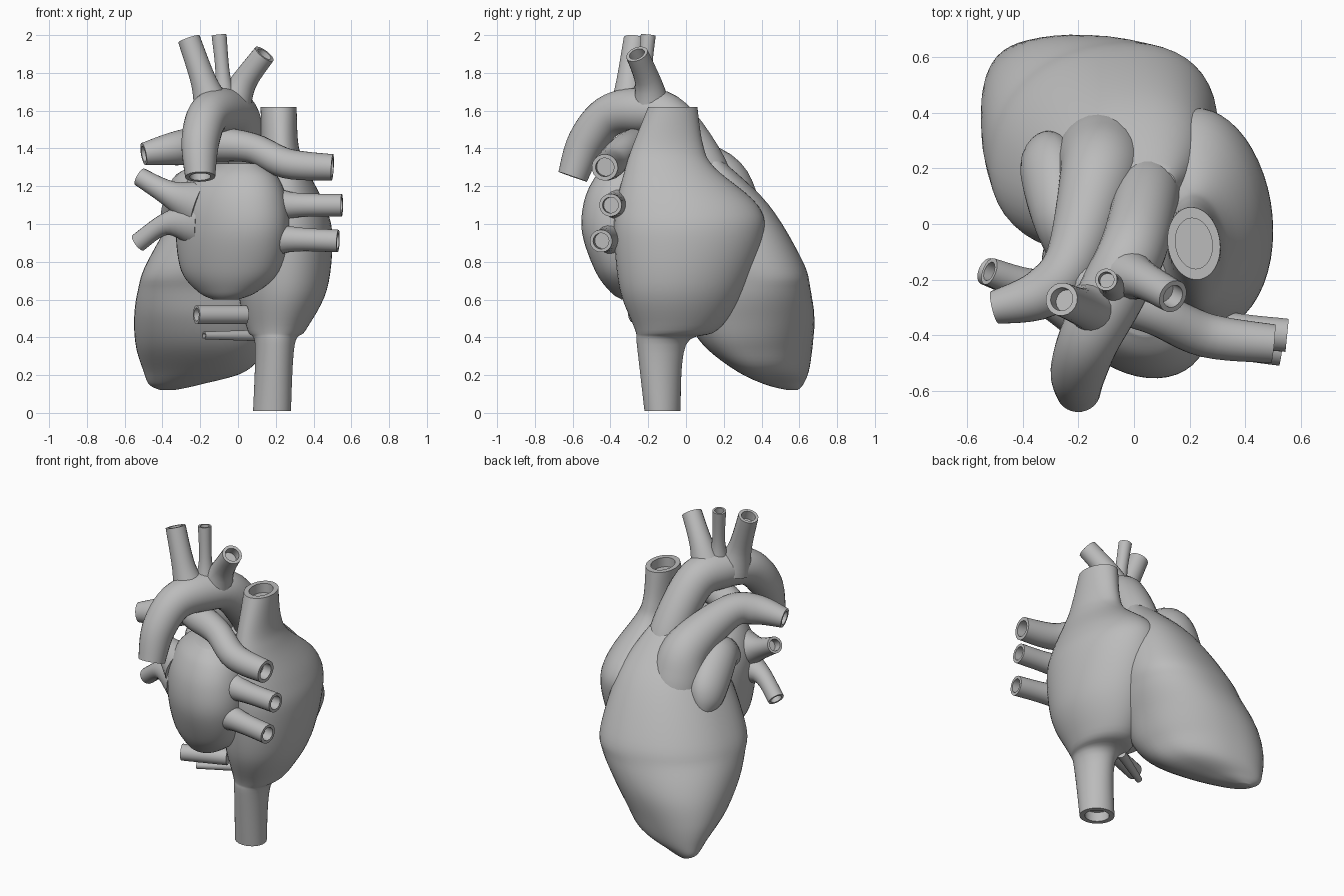
import bpy
import bmesh
import math
from mathutils import Vector

cube = bpy.data.objects.get("Cube")
if cube:
    bpy.data.objects.remove(cube)

grey = bpy.data.materials.new("plain grey")
grey.use_nodes = True
grey.diffuse_color = (.5, .5, .5, 1)
grey.node_tree.nodes["Principled BSDF"].inputs["Base Color"].default_value = grey.diffuse_color


def smooth_rows(rows, steps=6):
    """Pass a Catmull-Rom curve through rows of numbers."""
    smoothed = []
    last = len(rows) - 1
    for i in range(last):
        before, start, end, after = rows[max(i - 1, 0)], rows[i], rows[i + 1], rows[min(i + 2, last)]
        for step in range(steps):
            t = step / steps
            row = []
            for p, q, r, s in zip(before, start, end, after):
                bend = 2 * p - 5 * q + 4 * r - s + t * (3 * (q - r) + s - p)
                row.append(q + t * (r - p + t * bend) / 2)
            smoothed.append(row)
    return smoothed + [list(rows[-1])]


def skin(name, rings):
    """Join rings of points into a closed, smooth surface."""
    bm = bmesh.new()
    loops = [[bm.verts.new(point) for point in ring] for ring in rings]
    for lower, upper in zip(loops, loops[1:]):
        for i in range(len(lower)):
            bm.faces.new((lower[i - 1], lower[i], upper[i], upper[i - 1]))
    bm.faces.new(loops[0][::-1])
    bm.faces.new(loops[-1])
    bmesh.ops.recalc_face_normals(bm, faces=bm.faces)
    mesh = bpy.data.meshes.new(name)
    bm.to_mesh(mesh)
    bm.free()
    mesh.materials.append(grey)
    obj = bpy.data.objects.new(name, mesh)
    bpy.context.collection.objects.link(obj)
    bpy.ops.object.select_all(action="DESELECT")
    obj.select_set(True)
    bpy.context.view_layer.objects.active = obj
    bpy.ops.object.shade_smooth_by_angle(angle=math.radians(45))


def hollow(ring, inward):
    """Rim and recessed floor for an open vessel end."""
    middle = sum(ring, Vector()) / len(ring)
    rim = [middle.lerp(point, .7) for point in ring]
    return [rim, [point + inward for point in rim]]


def tube(name, *rows, sides=20, open_end=True, flatness=1):
    """Vessel along rows of x, y, z, radius."""
    rows = smooth_rows(rows)
    points = [Vector(row[:3]) for row in rows]
    ahead = points[1:] + points[-1:]
    behind = points[:1] + points[:-1]
    tangents = [(after - before).normalized() for after, before in zip(ahead, behind)]
    side = tangents[0].orthogonal()
    rings = []
    for point, tangent, row in zip(points, tangents, rows):
        side = (side - tangent * side.dot(tangent)).normalized()
        up = tangent.cross(side) * flatness
        angles = [math.tau * i / sides for i in range(sides)]
        rings.append([point + row[-1] * (side * math.cos(a) + up * math.sin(a)) for a in angles])
    if open_end:
        rings += hollow(rings[-1], tangents[-1] * -.06)
    skin(name, rings)


def signed_power(value, power):
    return math.copysign(abs(value) ** power, value)


def chamber(name, *rows, skew, power=1, open_ends=False, sides=48):
    """Body from level sections of z, x min, x max, y min, y max; skew leans each section diagonally."""
    rings = []
    for z, left, right, front, back in smooth_rows(rows):
        centre = Vector((left + right, front + back, 2 * z)) / 2
        ring = []
        for i in range(sides):
            angle = math.tau * i / sides
            across = signed_power(math.cos(angle), power) * (right - left) / 2
            along = signed_power(math.sin(angle + skew(z)), power) * (back - front) / 2
            ring.append(centre + Vector((across, along, 0)))
        rings.append(ring)
    if open_ends:
        drop = Vector((0, 0, .06))
        rings = hollow(rings[0], drop)[::-1] + rings + hollow(rings[-1], -drop)
    skin(name, rings)


# Ventricles, leaning down to the apex
chamber(
    "ventricles",
    (.12, -.41, -.34, .54, .59),
    (.15, -.47, -.2, .42, .62),
    (.22, -.5, .04, .27, .65),
    (.35, -.54, .15, .1, .67),
    (.5, -.55, .22, 0, .68),
    (.65, -.53, .28, -.05, .66),
    (.8, -.48, .3, -.1, .62),
    (1.1, -.3, .26, -.1, .44),
    (1.33, -.1, .15, .05, .2),
    skew=lambda z: max(-.5, min(.2, 1.3 * (z - .55))), power=.9)

# Right atrium running into both great veins
chamber(
    "right_atrium_and_great_veins",
    (.01, .08, .28, -.22, -.03),
    (.36, .09, .3, -.26, 0),
    (.44, .05, .36, -.27, .17),
    (.65, 0, .47, -.35, .31),
    (.93, 0, .5, -.38, .41),
    (1.1, .02, .46, -.37, .38),
    (1.3, .1, .36, -.32, .15),
    (1.42, .12, .32, -.28, .09),
    (1.62, .12, .31, -.2, .06),
    skew=lambda z: -.1, open_ends=True)

# Left atrium
chamber(
    "left_atrium",
    (.6, -.13, 0, -.34, -.22),
    (.64, -.21, .1, -.4, -.1),
    (.75, -.3, .22, -.48, 0),
    (.95, -.33, .27, -.55, .05),
    (1.12, -.32, .26, -.54, .05),
    (1.25, -.25, .21, -.48, 0),
    (1.32, -.12, .12, -.4, -.1),
    skew=lambda z: -.35)

# Left auricle, a flattened lobe
tube("left_auricle", (-.22, -.15, 1.1, .08), (-.27, 0, 1.2, .1), (-.3, .17, 1.1, .12),
     (-.32, .25, 1, .1), (-.33, .3, .92, .03), open_end=False, flatness=.8)

# Aorta: root, arch and descending end
tube("aorta", (.04, .13, 1, .13), (.05, .12, 1.25, .12), (0, -.08, 1.55, .12),
     (-.08, -.25, 1.6, .12), (-.16, -.41, 1.57, .11), (-.2, -.53, 1.43, .1),
     (-.2, -.6, 1.25, .08), sides=28)

# Three branches on the arch
tube("arch_branch_right", (-.13, -.3, 1.6, .11), (-.18, -.3, 1.75, .07), (-.26, -.27, 1.98, .06))
tube("arch_branch_middle", (-.07, -.23, 1.6, .08), (-.08, -.22, 1.78, .04), (-.1, -.2, 2, .04))
tube("arch_branch_left", (-.04, -.18, 1.6, .11), (.03, -.2, 1.75, .07), (.14, -.26, 1.9, .06))

# Pulmonary trunk and its two arteries
tube("pulmonary_trunk", (-.1, .25, .9, .18), (-.11, .22, 1.1, .17), (-.13, .15, 1.26, .14),
     (-.22, -.13, 1.4, .1), (-.33, -.25, 1.4, .09), (-.5, -.3, 1.37, .06), sides=28)
tube("pulmonary_artery", (-.24, -.17, 1.4, .08), (-.1, -.25, 1.42, .09), (.08, -.32, 1.4, .08),
     (.26, -.4, 1.32, .08), (.5, -.43, 1.3, .07))

# Pulmonary veins, flared where they leave the atrium
tube("upper_left_vein", (.12, -.32, 1.1, .14), (.28, -.37, 1.1, .07), (.55, -.4, 1.1, .06))
tube("lower_left_vein", (.1, -.35, .92, .14), (.27, -.41, .92, .07), (.53, -.45, .91, .06))
tube("upper_right_vein", (-.2, -.27, 1.1, .14), (-.36, -.23, 1.16, .07), (-.52, -.17, 1.25, .05))
tube("lower_right_vein", (-.2, -.27, 1, .14), (-.38, -.23, 1, .06), (-.53, -.17, .9, .05))

# Small vein stubs below the left atrium
tube("coronary_vein_stub", (.04, -.16, .52, .05), (-.22, -.26, .52, .05))
tube("coronary_vein_strip", (.1, 0, .41, .03), (-.18, -.17, .41, .02))
